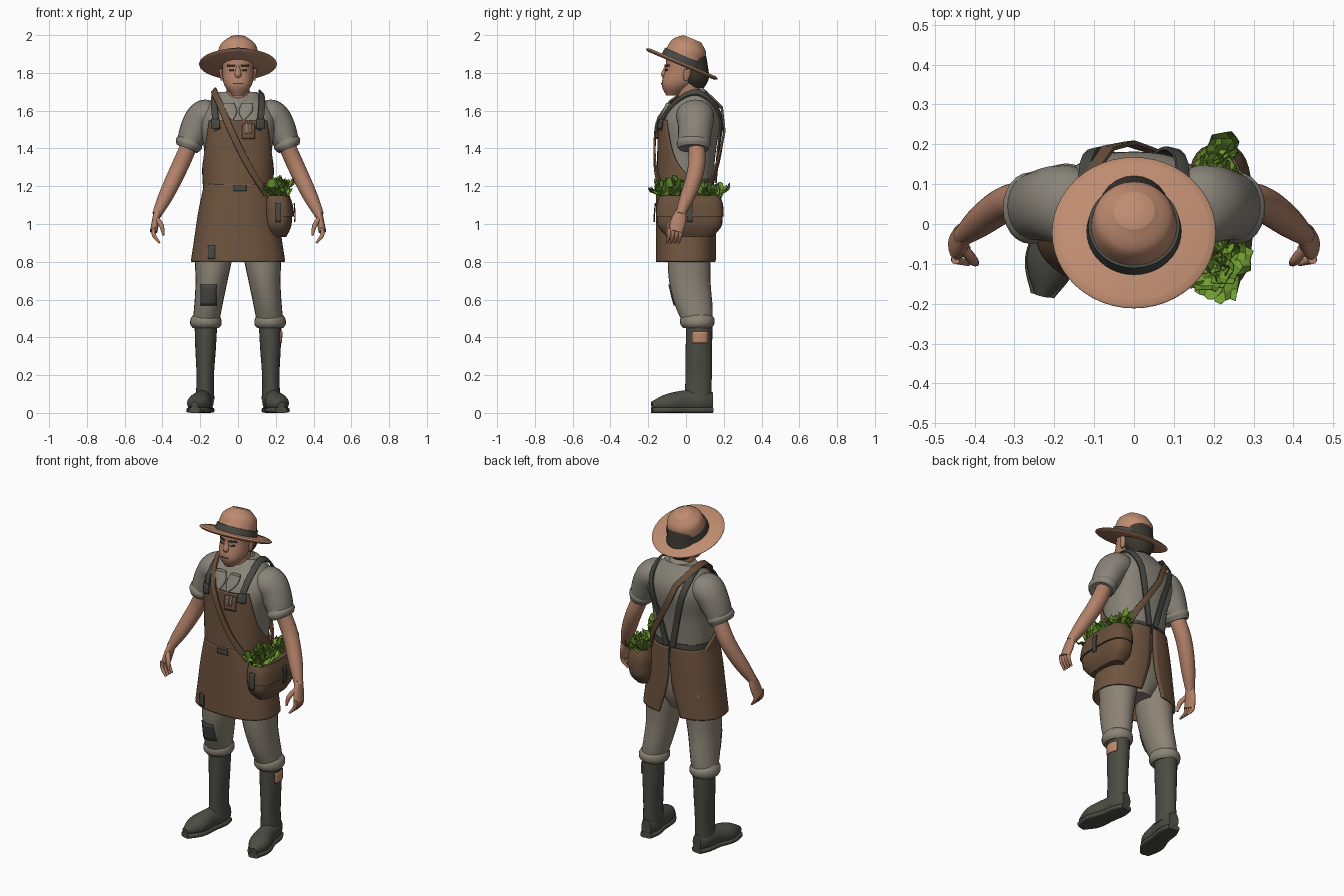
import bpy, bmesh, math, random
from mathutils import Vector, Matrix
from mathutils.bvhtree import BVHTree

random.seed(4)
X, Y, Z = (Vector(row) for row in Matrix.Identity(3))
STEPS = 24
cube = bpy.data.objects.get("Cube")
if cube:
    bpy.data.objects.remove(cube)


def material(name, *rgb):
    made = bpy.data.materials.new(name)
    made.use_nodes = True
    made.diffuse_color = (*rgb, 1)
    made.node_tree.nodes["Principled BSDF"].inputs["Base Color"].default_value = (*rgb, 1)
    return made


STRAW = material("straw", .52, .26, .16)
SKIN = material("skin", .45, .22, .14)
SHIRT = material("shirt_linen", .25, .23, .19)
TROUSER = material("trouser_cloth", .26, .23, .18)
APRON = material("apron_leather", .16, .09, .05)
BAG = material("bag_leather", .14, .08, .045)
BOOT = material("boot_rubber", .07, .073, .056)
WEBBING = material("dark_webbing", .065, .067, .056)
HAIR = material("dark_hair", .045, .04, .03)
LEAF = material("lettuce_green", .16, .33, .03)


def finish(name, mesh, mat, thick=0, smooth=True):
    """Turn a bmesh into an object; return it with a surface tree."""
    bmesh.ops.recalc_face_normals(mesh, faces=mesh.faces)
    tree = BVHTree.FromBMesh(mesh)
    data = bpy.data.meshes.new(name)
    mesh.to_mesh(data)
    mesh.free()
    data.materials.append(mat)
    if smooth:
        data.shade_smooth()
        data.set_sharp_from_angle(angle=math.radians(45))
    made = bpy.data.objects.new(name, data)
    bpy.context.collection.objects.link(made)
    if thick:
        shell = made.modifiers.new("thickness", "SOLIDIFY")
        shell.thickness, shell.offset = thick, 0
    return made, tree


def curve(values, t):
    """Smooth curve through evenly spaced values; a single number stays constant."""
    if isinstance(values, (int, float)):
        return values
    last = len(values) - 1
    i = min(int(t * last), last - 1)
    f = t * last - i
    a, b, c, d = (values[min(max(i + k, 0), last)] for k in (-1, 0, 1, 2))
    return b + ((c - a) * f + (a * 2 - b * 5 + c * 4 - d) * f * f + (b * 3 - a - c * 3 + d) * f ** 3) / 2


def sweep(name, mat, path, width, depth=None, ref=None, square=2, sides=24, tilt=0, span=None, mirror=False):
    """Skin rounded sections along a path; level unless ref is given, open if span is given."""
    path = [Vector(point) for point in path]
    points = [curve(path, i / STEPS) for i in range(STEPS + 1)]
    mesh, rings = bmesh.new(), []
    for i, centre in enumerate(points):
        t = i / STEPS
        side, other = X, Y
        if ref:
            along = points[min(i + 1, STEPS)] - points[max(i - 1, 0)]
            side = (ref[i] if isinstance(ref, list) else ref).cross(along).normalized()
            other = along.cross(side).normalized()
        half = math.radians(curve(span, t)) if span else math.pi
        ring = []
        for j in range(sides + bool(span)):
            angle = -math.pi / 2 + half * (2 * j / sides - 1)
            u, v = (math.copysign(abs(f) ** (2 / square), f) for f in (math.cos(angle), math.sin(angle)))
            spot = centre + side * u * curve(width, t) + other * v * curve(depth or width, t)
            ring.append(mesh.verts.new(spot + Z * tilt * (spot.y - centre.y)))
        rings.append(ring)
    for low, high in zip(rings, rings[1:]):
        for j in range(sides):
            k = (j + 1) % len(low)
            mesh.faces.new((low[j], low[k], high[k], high[j]))
    if not span:
        mesh.faces.new(rings[0])
        mesh.faces.new(rings[-1])
    if mirror:
        copied = bmesh.ops.duplicate(mesh, geom=mesh.verts[:] + mesh.edges[:] + mesh.faces[:])["geom"]
        for item in copied:
            if isinstance(item, bmesh.types.BMVert):
                item.co.x *= -1
    return finish(name, mesh, mat, .01 if span else 0)


def strap(name, mat, path, tree, offset, mirror=False):
    """Flat strap laid over a surface."""
    path = [Vector(point) for point in path]
    hits = [tree.find_nearest(curve(path, i / STEPS))[:2] for i in range(STEPS + 1)]
    sweep(name, mat, [spot + normal * offset for spot, normal in hits], .018, .006,
          ref=[normal for spot, normal in hits], square=5, sides=12, mirror=mirror)


def patch(name, mat, at, aim, wide, tall, tree, lift=.004):
    """Thin plate projected along aim onto a surface."""
    mesh, count, grid = bmesh.new(), 6, {}
    for i in range(count + 1):
        for j in range(count + 1):
            start = Vector(at) - aim + aim.cross(Z) * wide * (i / count - .5) + Z * tall * (j / count - .5)
            spot = tree.ray_cast(start, aim)[0]
            if spot:
                grid[i, j] = mesh.verts.new(spot - aim * lift)
    for i, j in grid:
        quad = [grid.get(key) for key in ((i, j), (i + 1, j), (i + 1, j + 1), (i, j + 1))]
        if all(quad):
            mesh.faces.new(quad)
    finish(name, mesh, mat, .006)


# Shirt body, sleeves and collar
_, body = sweep("shirt_body", SHIRT, [(0, 0, 1.1), (0, .01, 1.4), (0, .05, 1.7)],
                (.16, .17, .18, .2, .1), (.13, .14, .15, .15, .06), square=2.4, sides=40)
sweep("shirt_sleeves", SHIRT, [(.12, .04, 1.6), (.2, .05, 1.55), (.27, .04, 1.4)],
      (.06, .085, .08, .06), (.08, .1, .09, .08), ref=Y, mirror=True)
sweep("sleeve_cuffs", SHIRT, [(.25, .04, 1.45), (.27, .04, 1.4)], (.06, .073, .06), (.08, .09, .08), ref=Y, mirror=True)
sweep("collar", SHIRT, [(0, .01, 1.62), (0, .015, 1.69)], (.12, .1, .07), (.105, .1, .075), tilt=.4)
sweep("collar_points", SHIRT, [(.05, -.09, 1.64), (.03, -.135, 1.55)], (.03, .035, .005), .015, square=3, mirror=True)

# Arms and hands
sweep("arms", SKIN, [(.2, .04, 1.55), (.31, .055, 1.3), (.43, -.03, 1.05)],
      (.05, .045, .045, .04, .025), ref=Y, mirror=True)
sweep("palms", SKIN, [(.425, -.025, 1.07), (.447, -.055, .96)], .02, (.027, .04, .038), ref=Y, mirror=True)
for i, finger in enumerate(("index", "middle", "ring", "little")):
    y = .02 * i - .09
    sweep(finger + "_fingers", SKIN, [(.448, y, .98), (.445, y, .94), (.415, y - .01, .9)],
          (.011, .011, .006), ref=Y, sides=10, mirror=True)
sweep("thumbs", SKIN, [(.43, -.06, 1.03), (.405, -.09, .99), (.395, -.1, .94)],
      (.013, .013, .006), ref=Y, sides=10, mirror=True)

# Head, face and hair
sweep("neck", SKIN, [(0, .03, 1.6), (0, .01, 1.76)], .062, ref=Y)
_, head = sweep("head", SKIN, [(0, -.075, 1.68), (0, -.01, 1.82), (0, .01, 1.96)],
                (.03, .075, .083, .08, .03), (.03, .085, .1, .1, .04), square=2.2, sides=32)
sweep("nose", SKIN, [(0, -.1, 1.84), (0, -.11, 1.77)], (.008, .013, .02, .012), (.01, .018, .025, .01), sides=14)
sweep("ears", SKIN, [(.08, 0, 1.76), (.09, .01, 1.82)], .012, (.01, .02, .018), sides=12, mirror=True)
sweep("hair", HAIR, [(0, .05, 1.72), (0, .02, 1.9)], (.05, .085, .09, .09), (.045, .08, .085, .085))
for side, sign in (("left", 1), ("right", -1)):
    patch(side + "_eye", HAIR, (sign * .034, 0, 1.815), Y, .026, .009, head, 0)
    patch(side + "_eyebrow", HAIR, (sign * .036, 0, 1.84), Y, .04, .01, head)
patch("mouth", HAIR, (0, 0, 1.743), Y, .045, .005, head, 0)

# Straw hat, tipped back
for name, mat, low, high, radius in (("hat_brim", STRAW, -.01, .01, (.19, .206, .19)),
                                     ("hat_crown", STRAW, 0, .145, (.116, .108, .096, .05)),
                                     ("hat_band", WEBBING, 0, .045, (.12, .115))):
    part, _ = sweep(name, mat, [Z * low, Z * high], radius, sides=48)
    part.location, part.rotation_euler.x = (0, -.022, 1.847), math.radians(-23)

# Trousers with rolled cuffs
sweep("trouser_seat", TROUSER, [(0, .01, 1.15), (0, .02, .82)], (.15, .18, .16, .08), (.12, .13, .12, .08))
_, legs = sweep("trouser_legs", TROUSER, [(.12, .02, .95), (.14, .02, .7), (.17, .06, .48)],
                (.1, .1, .085, .075, .07), (.12, .115, .11, .1, .08), mirror=True)
sweep("trouser_cuffs", TROUSER, [(.17, .06, .45), (.17, .06, .52)],
      (.07, .083, .08, .065), (.075, .09, .09, .07), mirror=True)
patch("knee_patch", WEBBING, (-.155, 0, .625), Y, .085, .11, legs)

# Rubber boots
_, shafts = sweep("boot_shafts", BOOT, [(.17, .07, .47), (.175, .065, .07)], (.06, .055, .046, .05), .07, mirror=True)
foot = [(.17, .14, .06), (.19, 0, .06), (.23, -.18, .04)]
sweep("boot_feet", BOOT, foot, (.03, .05, .05, .06, .02), (.05, .06, .06, .05, .02), ref=Z, mirror=True)
sweep("boot_soles", BOOT, [(x, y, .015) for x, y, z in foot],
      (.035, .053, .053, .064, .03), .015, ref=Z, square=4, mirror=True)
patch("boot_patch", STRAW, (0, .075, .4), -X, .08, .06, shafts)

# Apron: bib, skirt split at the back, waist tie and suspenders
sweep("apron_bib", APRON, [(0, 0, 1.18), (0, .02, 1.55)], (.18, .2), (.15, .165), square=2.4, span=(120, 66, 45))
_, skirt = sweep("apron_skirt", APRON, [Z * 1.21, Z * .8], (.175, .215, .245), .155,
                 square=2.5, sides=64, span=(179, 178, 168))
sweep("waist_tie", WEBBING, [Z * 1.19, Z * 1.24], .175, .148, square=2.4, sides=40)
strap("suspenders", WEBBING, [(.115, -.15, 1.5), (.13, -.1, 1.62), (.125, .05, 1.7), (.1, .16, 1.57),
      (.06, .17, 1.4), (.02, .16, 1.22)], body, .016, mirror=True)
for side, sign in (("left", 1), ("right", -1)):
    patch(side + "_suspender_buckle", WEBBING, (sign * .12, 0, 1.53), Y, .045, .05, body, .028)
patch("chest_pocket", APRON, (.055, 0, 1.49), Y, .07, .08, body, .024)
for tool, x in (("pruner", .045), ("pencil", .065)):
    patch("pocket_" + tool, SHIRT, (x, 0, 1.51), Y, .01, .06, body, .03)
patch("waist_loop", WEBBING, (.01, 0, 1.19), Y, .07, .03, skirt, .01)
patch("apron_patch", WEBBING, (-.14, 0, .85), Y, .035, .07, skirt, .01)

# Shoulder bag on the left hip
_, bag = sweep("bag_body", BAG, [(.21, .02, .93), (.21, .02, 1.15)],
               (.045, .073, .075, .065), (.12, .17, .17, .16), square=3, sides=32)
sweep("bag_flap", BAG, [(.215, .02, 1.04), (.207, .02, 1.15)], (.083, .08, .066), (.18, .177, .16), square=3, sides=32)
for place, spot, aim in (("side", (0, .02, 1.06), -X), ("front", (.21, 0, 1.06), Y)):
    patch(place + "_bag_fastener", WEBBING, spot, aim, .03, .1, bag, .015)
strap("bag_strap", BAG, [(.165, -.12, 1.14), (.07, -.15, 1.28), (-.03, -.15, 1.48), (-.12, .04, 1.7),
      (.03, .18, 1.42), (.12, .14, 1.26), (.165, .1, 1.14)], body, .027)

# Lettuce: crumpled leaves fanned out around two heads
leaves = bmesh.new()
for head_y, count, longest in ((-.07, 45, .115), (.13, 30, .085)):
    for _ in range(count):
        root = Vector((.21, head_y, 1.14)) + random.uniform(-.03, .03) * X + random.uniform(-.04, .04) * Y
        place = (Matrix.Translation(root) @ Matrix.Rotation(random.uniform(0, math.tau), 4, "Z")
                 @ Matrix.Rotation(random.uniform(.1, 1.2), 4, "X"))
        length = longest * random.uniform(.7, 1)
        for vert in bmesh.ops.create_grid(leaves, x_segments=4, y_segments=4, size=.5)["verts"]:
            u, t = vert.co.x, vert.co.y + .5
            ripple = random.uniform(-.01, .01) * (.4 + t)
            vert.co = place @ Vector((u * curve((.04, .08, .05), t), ripple, t * length + ripple))
finish("lettuce", leaves, LEAF, .002, smooth=False)
